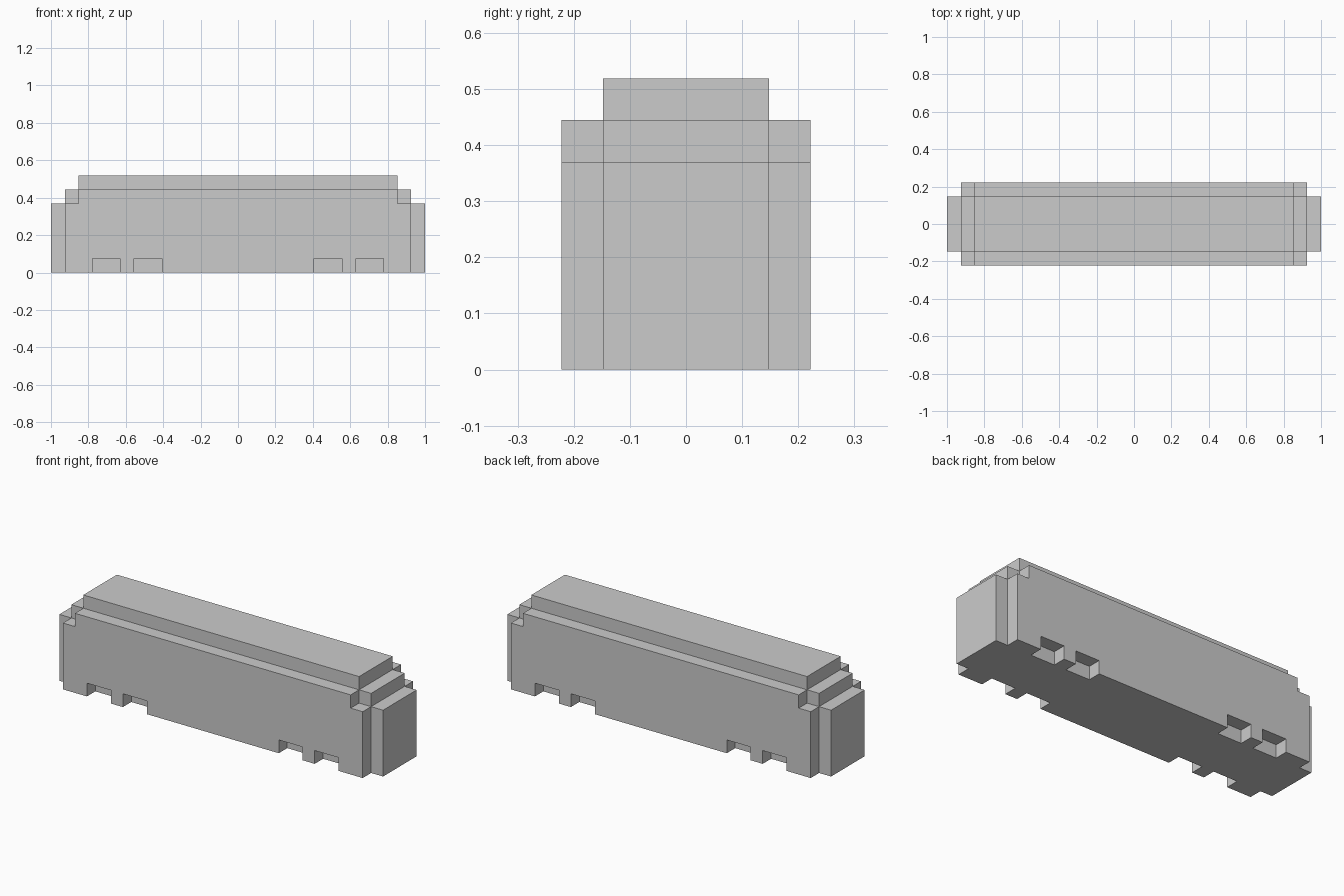
import bpy, bmesh

if "Cube" in bpy.data.objects:
    bpy.data.objects.remove(bpy.data.objects["Cube"])

U = 2 / 27  # block size: the model is 27 blocks long


def slab(name, half_profile, y0, y1):
    """Mirror a stepped x/z half profile and extrude it along y (in blocks)."""
    pts = half_profile + [(-x, z) for x, z in reversed(half_profile)]
    return prism(name, pts, y0, y1)


def prism(name, pts, y0, y1):
    bm = bmesh.new()
    face = bm.faces.new([bm.verts.new((x * U, y0 * U, z * U)) for x, z in pts])
    ext = bmesh.ops.extrude_face_region(bm, geom=[face])
    verts = [v for v in ext["geom"] if isinstance(v, bmesh.types.BMVert)]
    bmesh.ops.translate(bm, verts=verts, vec=(0, (y1 - y0) * U, 0))
    bmesh.ops.recalc_face_normals(bm, faces=bm.faces)
    mesh = bpy.data.meshes.new(name)
    bm.to_mesh(mesh)
    bm.free()
    obj = bpy.data.objects.new(name, mesh)
    bpy.context.collection.objects.link(obj)
    return obj


def combine(target, other, operation):
    mod = target.modifiers.new(operation.lower(), "BOOLEAN")
    mod.operation = operation
    mod.solver = "EXACT"
    mod.object = other
    bpy.context.view_layer.objects.active = target
    bpy.ops.object.modifier_apply(modifier=mod.name)
    bpy.data.objects.remove(other)


# Core with stepped roof and end caps
body = slab("bus_body", [(13.5, 0), (13.5, 5), (12.5, 5), (12.5, 6),
                         (11.5, 6), (11.5, 7)], -2, 2)

# Wider, lower side walls
sides = slab("side_walls", [(12.5, 0), (12.5, 5), (11.5, 5), (11.5, 6)], -3, 3)
combine(body, sides, "UNION")

# Wheel recesses, two at each end of both sides
for x in (-10.5, -7.5, 5.5, 8.5):
    for y in (-4, 2):
        cutter = prism("wheel_recess", [(x, -1), (x + 2, -1), (x + 2, 1), (x, 1)], y, y + 2)
        combine(body, cutter, "DIFFERENCE")
